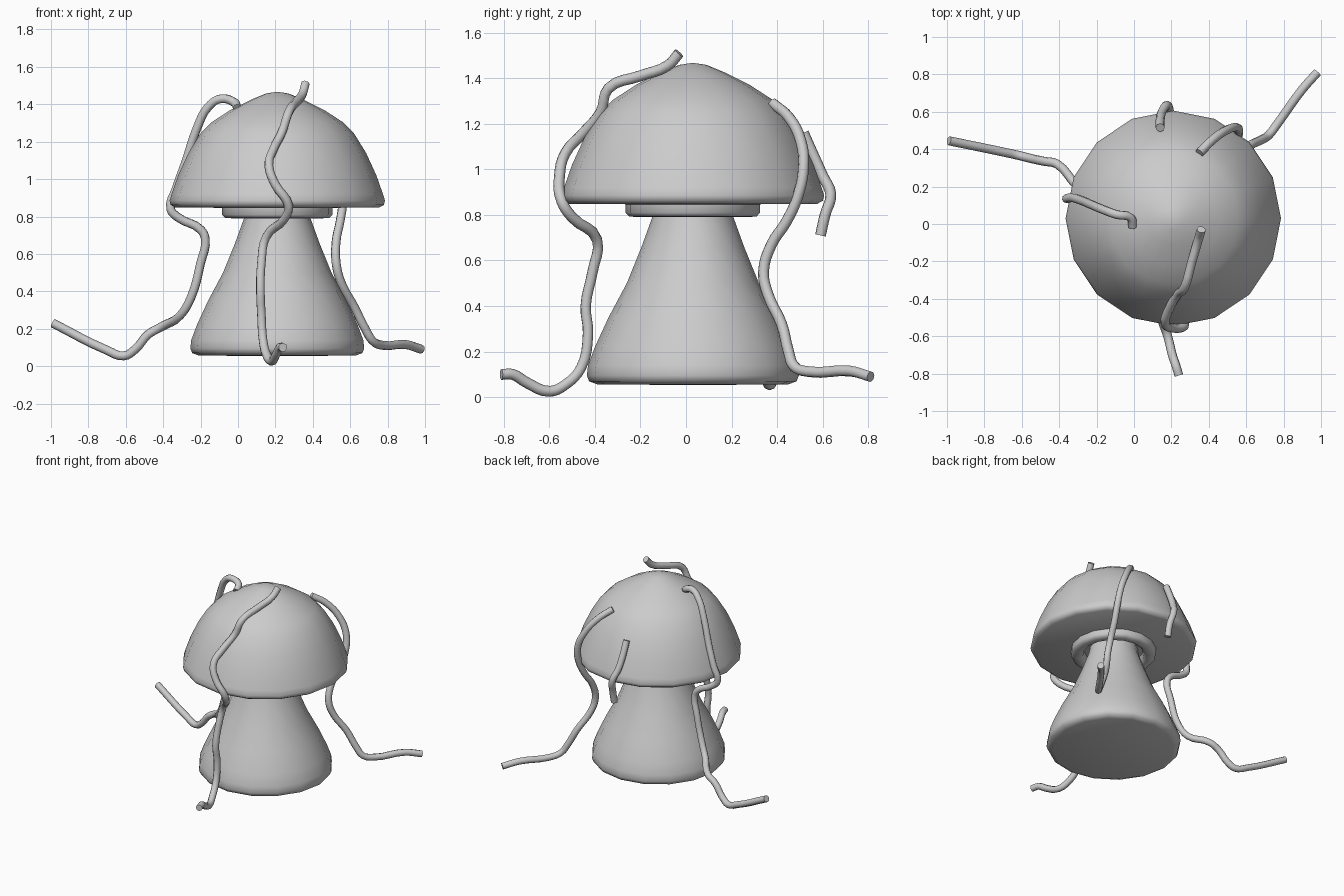
import bpy, bmesh, math

CX, CY = 0.21, 0.03  # axis of the mushroom


def lathe(name, profile, sides=16, closed=False, angle=50):
    """Spin an (r, z) profile about the mushroom axis."""
    bm = bmesh.new()
    rings = []
    for r, z in profile:
        if r == 0:
            rings.append([bm.verts.new((CX, CY, z))] * sides)
        else:
            rings.append([bm.verts.new((CX + r * math.cos(2 * math.pi * i / sides),
                                        CY + r * math.sin(2 * math.pi * i / sides), z))
                          for i in range(sides)])
    pairs = list(zip(rings, rings[1:]))
    if closed:
        pairs.append((rings[-1], rings[0]))
    for a, b in pairs:
        for i in range(sides):
            j = (i + 1) % sides
            loop = list(dict.fromkeys([a[i], a[j], b[j], b[i]]))
            bm.faces.new(loop)
    bmesh.ops.recalc_face_normals(bm, faces=bm.faces)
    me = bpy.data.meshes.new(name)
    bm.to_mesh(me)
    bm.free()
    ob = bpy.data.objects.new(name, me)
    bpy.context.collection.objects.link(ob)
    bpy.context.view_layer.objects.active = ob
    ob.select_set(True)
    bpy.ops.object.shade_smooth_by_angle(angle=math.radians(angle))
    ob.select_set(False)
    return ob


def vine(name, points, radius=0.024):
    """Round tube through the given points."""
    cu = bpy.data.curves.new(name, 'CURVE')
    cu.dimensions = '3D'
    cu.bevel_depth = radius
    cu.bevel_resolution = 2
    cu.resolution_u = 4
    cu.use_fill_caps = True
    sp = cu.splines.new('BEZIER')
    sp.bezier_points.add(len(points) - 1)
    for bp, p in zip(sp.bezier_points, points):
        bp.co = p
        bp.handle_left_type = bp.handle_right_type = 'AUTO'
    ob = bpy.data.objects.new(name, cu)
    bpy.context.collection.objects.link(ob)
    return ob


# Domed cap with a rounded rim and flat underside
lathe("cap", [(0, 1.467), (0.06, 1.458), (0.14, 1.425), (0.25, 1.37), (0.35, 1.305),
              (0.41, 1.245), (0.475, 1.14), (0.53, 1.02), (0.565, 0.92), (0.576, 0.885),
              (0.57, 0.862), (0.545, 0.848), (0, 0.845)])

# Collar ring under the cap
lathe("collar", [(0.295, 0.86), (0.295, 0.81), (0.28, 0.793), (0.235, 0.79),
                 (0.212, 0.805), (0.205, 0.86)], closed=True)

# Flared stem
lathe("stem", [(0, 0.86), (0.165, 0.86), (0.178, 0.79), (0.225, 0.66), (0.29, 0.5),
               (0.37, 0.35), (0.43, 0.22), (0.46, 0.14), (0.465, 0.095),
               (0.455, 0.07), (0.42, 0.057), (0, 0.053)])

# Vines hanging over the cap
vine("front_vine", [
    (0.36, -0.03, 1.51), (0.345, -0.08, 1.455), (0.31, -0.2, 1.41), (0.27, -0.34, 1.355),
    (0.235, -0.375, 1.25), (0.19, -0.45, 1.16), (0.165, -0.53, 1.07), (0.20, -0.555, 0.97),
    (0.27, -0.545, 0.86), (0.25, -0.5, 0.79), (0.15, -0.39, 0.69), (0.125, -0.41, 0.55),
    (0.12, -0.44, 0.4), (0.125, -0.43, 0.28), (0.135, -0.46, 0.13), (0.155, -0.53, 0.055),
    (0.18, -0.6, 0.026), (0.205, -0.7, 0.065), (0.225, -0.76, 0.1), (0.24, -0.81, 0.1)])

vine("left_vine", [
    (-0.005, -0.015, 1.38), (-0.02, 0.035, 1.41), (-0.09, 0.05, 1.43), (-0.16, 0.075, 1.385),
    (-0.22, 0.1, 1.27), (-0.28, 0.125, 1.09), (-0.33, 0.14, 0.95), (-0.36, 0.135, 0.84),
    (-0.32, 0.14, 0.795), (-0.2, 0.145, 0.73), (-0.175, 0.145, 0.68), (-0.2, 0.155, 0.55),
    (-0.25, 0.17, 0.37), (-0.31, 0.21, 0.27), (-0.41, 0.32, 0.21), (-0.48, 0.335, 0.17),
    (-0.55, 0.35, 0.09), (-0.61, 0.365, 0.055), (-0.7, 0.385, 0.085), (-0.99, 0.445, 0.23)])

vine("right_vine", [
    (0.35, 0.38, 1.29), (0.42, 0.45, 1.23), (0.5, 0.505, 1.12), (0.55, 0.515, 1.0),
    (0.56, 0.49, 0.88), (0.545, 0.44, 0.77), (0.525, 0.375, 0.67), (0.525, 0.34, 0.55),
    (0.55, 0.36, 0.45), (0.62, 0.42, 0.32), (0.68, 0.45, 0.2), (0.72, 0.475, 0.135),
    (0.77, 0.54, 0.112), (0.9, 0.72, 0.115), (0.98, 0.81, 0.09)])

vine("back_vine", [
    (0.14, 0.515, 1.16), (0.14, 0.555, 1.07), (0.15, 0.6, 0.97), (0.175, 0.635, 0.89),
    (0.19, 0.61, 0.8), (0.19, 0.59, 0.71)])
